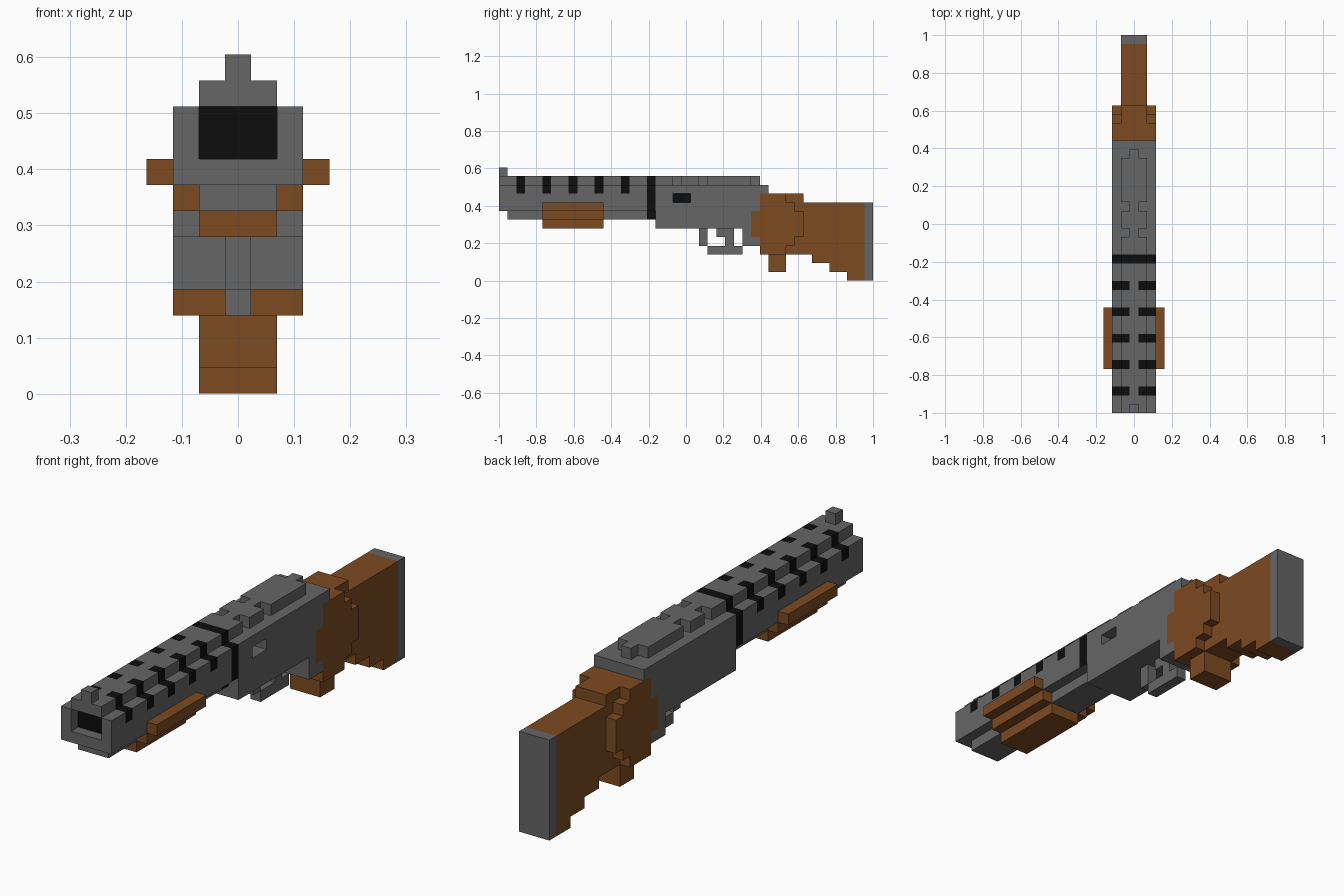
import bpy, bmesh
from mathutils import Vector

if "Cube" in bpy.data.objects:
    bpy.data.objects.remove(bpy.data.objects["Cube"])

U = 2 / 43  # one block; the model is 43 blocks long


def material(name, rgb):
    m = bpy.data.materials.new(name)
    m.diffuse_color = (*rgb, 1)
    m.use_nodes = True
    m.node_tree.nodes["Principled BSDF"].inputs["Base Color"].default_value = m.diffuse_color
    return m


MATS = {
    "steel": material("gunmetal grey", (0.132, 0.132, 0.132)),
    "wood": material("brown wood", (0.205, 0.070, 0.0155)),
    "black": material("black", (0.004, 0.004, 0.004)),
}
NAMES = list(MATS)
cells = {}  # (x, y, z) block -> [part, colour]


def block_range(lo, hi, y0, y1, z0, z1):
    """Mirrored blocks whose distance from the middle is lo..hi."""
    return [(x, y, z) for x in range(-hi, hi + 1) if abs(x) >= lo
            for y in range(y0, y1) for z in range(z0, z1)]


def add(part, colour, *box):
    for c in block_range(*box):
        cells[c] = [part, colour]


def cut(*box):
    for c in block_range(*box):
        cells.pop(c, None)


def paint(colour, *box):
    for c in block_range(*box):
        if c in cells:
            cells[c][1] = colour


# Barrel with stepped top, magazine tube beneath and front sight
add("barrel", "steel", 0, 2, 0, 18, 8, 11)
add("barrel", "steel", 0, 1, 0, 18, 11, 12)
add("magazine_tube", "steel", 0, 1, 1, 18, 7, 8)
add("front_sight", "steel", 0, 0, 0, 1, 12, 13)
# Muzzle recess with black back
cut(0, 1, 0, 1, 9, 11)
paint("black", 0, 1, 1, 2, 9, 11)
# Cooling slots and rear barrel band
for y in range(2, 15, 3):
    paint("black", 1, 1, y, y + 1, 11, 12)
    paint("black", 2, 2, y, y + 1, 10, 11)
paint("black", 0, 2, 17, 18, 7, 12)

# Fore-end, stepped in towards the bottom
for inner, outer, z in ((3, 3, 8), (2, 2, 7), (0, 1, 6)):
    add("fore_end", "wood", inner, outer, 5, 12, z, z + 1)

# Receiver
add("receiver", "steel", 0, 2, 18, 30, 6, 11)
add("receiver", "steel", 0, 2, 30, 31, 10, 11)
add("receiver", "steel", 0, 2, 28, 30, 4, 6)
# Top rail with two pairs of notches
add("top_rail", "steel", 0, 1, 18, 29, 11, 12)
add("top_rail", "steel", 0, 0, 29, 30, 11, 12)
for y in (20, 23):
    cut(1, 1, y, y + 1, 11, 12)
# Ejection port, right side only
for y in (20, 21):
    for x in (1, 2):
        del cells[x, y, 9]
    cells[0, y, 9][1] = "black"

# Trigger guard and trigger
add("trigger_guard", "steel", 0, 0, 23, 24, 4, 6)
add("trigger_guard", "steel", 0, 0, 24, 28, 3, 4)
add("trigger", "steel", 0, 0, 25, 27, 5, 6)
add("trigger", "steel", 0, 0, 26, 27, 4, 5)

# Stock with a stepped underside
add("stock", "wood", 0, 1, 31, 35, 3, 10)
add("stock", "wood", 0, 1, 35, 42, 3, 9)
for y, z in ((36, 2), (38, 1), (40, 0)):
    add("stock", "wood", 0, 1, y, 42, z, z + 1)
add("butt_plate", "steel", 0, 1, 42, 43, 0, 9)
add("grip", "wood", 0, 1, 31, 33, 1, 3)
# Rounded wooden wrist
for y0, y1, z0, z1 in ((30, 33, 3, 4), (30, 34, 4, 5), (29, 35, 5, 8),
                       (30, 34, 8, 9), (30, 33, 9, 10)):
    add("wrist", "wood", 0, 2, y0, y1, z0, z1)

DIRS = [Vector(d) for d in ((1, 0, 0), (-1, 0, 0), (0, 1, 0),
                            (0, -1, 0), (0, 0, 1), (0, 0, -1))]


def build(part):
    """Skin the exposed sides of one part and merge flat areas."""
    bm = bmesh.new()
    for c, (owner, colour) in cells.items():
        if owner != part:
            continue
        centre = Vector((c[0], c[1] - 21, c[2] + 0.5))
        for d in DIRS:
            if tuple(int(a + b) for a, b in zip(c, d)) in cells:
                continue
            u = Vector((d.y, d.z, d.x))
            v = d.cross(u)
            f = bm.faces.new([bm.verts.new((centre + (d + u * a + v * b) / 2) * U)
                              for a, b in ((-1, -1), (1, -1), (1, 1), (-1, 1))])
            # Undersides of the painted band stay steel
            f.material_index = NAMES.index(
                "steel" if colour == "black" and d.z < 0 else colour)
    bmesh.ops.remove_doubles(bm, verts=bm.verts, dist=0.001)
    bmesh.ops.dissolve_limit(bm, angle_limit=0.01, verts=bm.verts, edges=bm.edges,
                             delimit={'MATERIAL', 'NORMAL'})
    mesh = bpy.data.meshes.new(part)
    bm.to_mesh(mesh)
    bm.free()
    for m in MATS.values():
        mesh.materials.append(m)
    bpy.context.collection.objects.link(bpy.data.objects.new(part, mesh))


for part in sorted({owner for owner, _ in cells.values()}):
    build(part)
